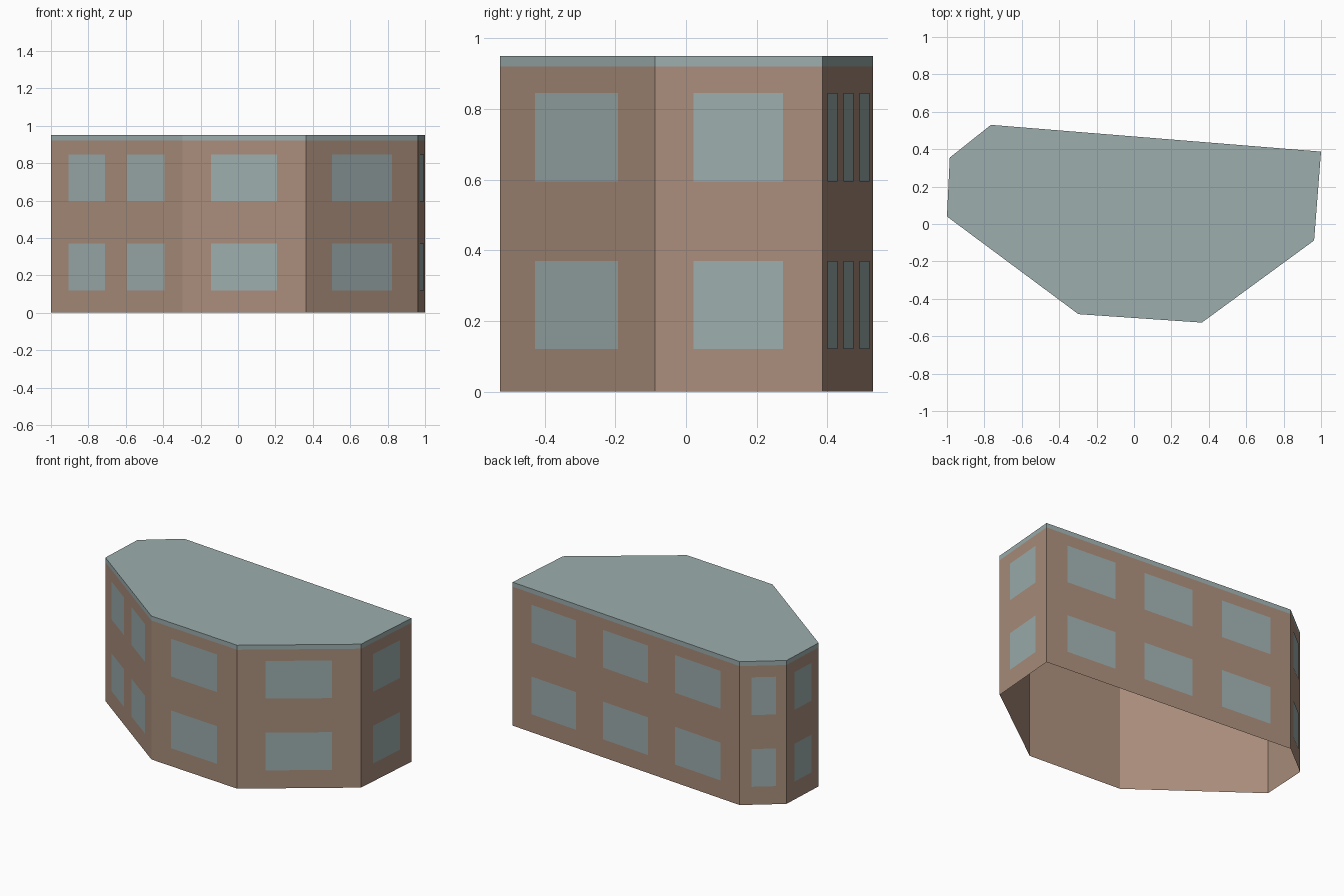
import bpy, bmesh
from mathutils import Vector

cube = bpy.data.objects.get("Cube")
if cube:
    bpy.data.objects.remove(cube, do_unlink=True)


def material(name, rgb):
    mat = bpy.data.materials.new(name)
    mat.use_nodes = True
    mat.diffuse_color = (*rgb, 1)
    mat.node_tree.nodes["Principled BSDF"].inputs["Base Color"].default_value = (*rgb, 1)
    return mat


brown = material("brown wall", (0.40, 0.27, 0.20))
grey = material("blue grey", (0.34, 0.42, 0.42))


def make_object(name, bm, mat):
    mesh = bpy.data.meshes.new(name)
    bm.to_mesh(mesh)
    bm.free()
    mesh.materials.append(mat)
    obj = bpy.data.objects.new(name, mesh)
    bpy.context.collection.objects.link(obj)
    return obj


# Floor plan, counter-clockwise, with the window spans along each wall
corners = [Vector(c) for c in (
    (-1, 0.04, 0), (-0.297, -0.482, 0), (0.363, -0.527, 0), (0.963, -0.088, 0),
    (1, 0.387, 0), (-0.765, 0.53, 0), (-0.985, 0.355, 0))]
single = [(0.23, 0.765)]
spans = [[(0.136, 0.414), (0.579, 0.864)], single, single, single,
         [(0.084, 0.281), (0.4, 0.598), (0.717, 0.916)], [(0.25, 0.77)], [(0.24, 0.77)]]
floors = [(0.12, 0.37), (0.595, 0.845)]
EAVES, TOP = 0.92, 0.95
UP = Vector((0, 0, 1))


def ring_walls(bm, low, high):
    """Upright faces around the plan; returns the upper ring."""
    lower = [bm.verts.new(c + UP * low) for c in corners]
    upper = [bm.verts.new(c + UP * high) for c in corners]
    for i in range(len(corners)):
        j = (i + 1) % len(corners)
        bm.faces.new((lower[i], lower[j], upper[j], upper[i]))
    return upper


# Walls, open underneath
bm = bmesh.new()
ring_walls(bm, 0, EAVES)
make_object("walls", bm, brown)

# Flat roof with its edge band
bm = bmesh.new()
bm.faces.new(ring_walls(bm, EAVES, TOP))
make_object("roof", bm, grey)

# Window panes, just proud of the walls
bm = bmesh.new()
for i, wall_spans in enumerate(spans):
    a, b = corners[i], corners[(i + 1) % len(corners)]
    out = (b - a).cross(UP).normalized() * 0.002
    for s, e in wall_spans:
        left, right = a.lerp(b, s) + out, a.lerp(b, e) + out
        for low, high in floors:
            bm.faces.new([bm.verts.new(p) for p in (
                left + UP * low, right + UP * low, right + UP * high, left + UP * high)])
make_object("windows", bm, grey)
